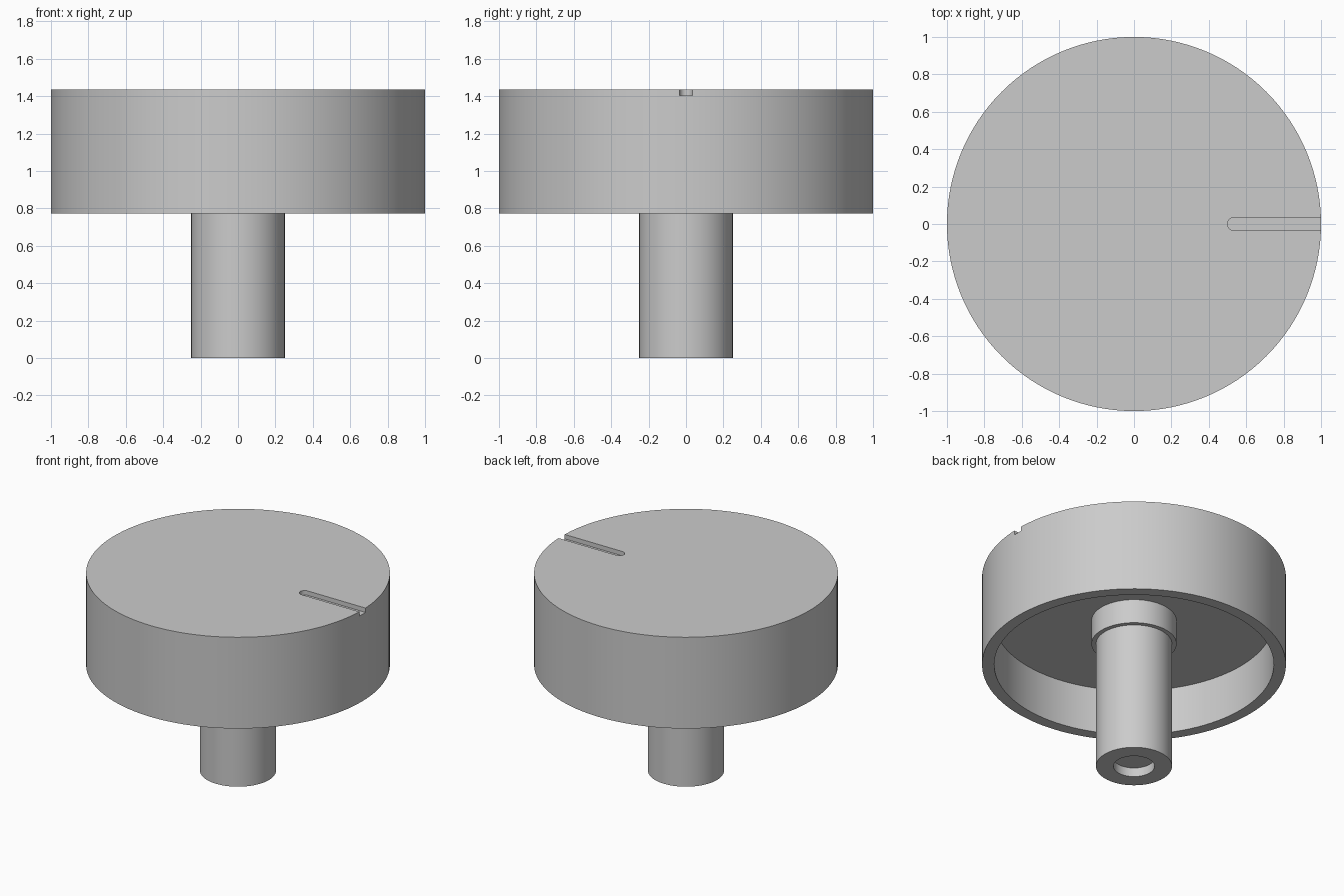
import bpy, bmesh, math

if "Cube" in bpy.data.objects:
    bpy.data.objects.remove(bpy.data.objects["Cube"])

SEG = 128
grey = bpy.data.materials.new("plain_grey")
grey.diffuse_color = (0.6, 0.6, 0.6, 1)
grey.use_nodes = True
grey.node_tree.nodes["Principled BSDF"].inputs["Base Color"].default_value = grey.diffuse_color


def finish(name, bm):
    bmesh.ops.recalc_face_normals(bm, faces=bm.faces)
    me = bpy.data.meshes.new(name)
    bm.to_mesh(me)
    bm.free()
    me.materials.append(grey)
    ob = bpy.data.objects.new(name, me)
    bpy.context.collection.objects.link(ob)
    return ob


def lathe(name, profile):
    """Turn (radius, z) points around z and cap both ends."""
    bm = bmesh.new()
    angles = [2 * math.pi * i / SEG for i in range(SEG)]
    rings = [[bm.verts.new((r * math.cos(a), r * math.sin(a), z)) for a in angles]
             for r, z in profile]
    for lo, hi in zip(rings, rings[1:]):
        for i in range(SEG):
            j = (i + 1) % SEG
            bm.faces.new((lo[i], lo[j], hi[j], hi[i]))
    bm.faces.new(rings[0])
    bm.faces.new(rings[-1])
    return finish(name, bm)


# Knob body: socket in the stem, stem, collar, hollow underside, outer wall, top
knob = lathe("knob_body", [
    (0.135, 0.065), (0.135, 0.0), (0.25, 0.0), (0.25, 0.93), (0.28, 0.93),
    (0.28, 1.105), (0.92, 1.105), (0.92, 0.772), (1.0, 0.772), (1.0, 1.435)])

# Pointer groove cutter: a round-ended slot running out through the rim
R, X0 = 0.035, 0.5
outline = [(1.2, R)]
for i in range(17):
    a = math.pi / 2 + math.pi * i / 16
    outline.append((X0 + R + R * math.cos(a), R * math.sin(a)))
outline.append((1.2, -R))
bm = bmesh.new()
base = bm.faces.new([bm.verts.new((x, y, 1.403)) for x, y in outline])
ext = bmesh.ops.extrude_face_region(bm, geom=[base], use_keep_orig=True)
bmesh.ops.translate(bm, vec=(0, 0, 0.2),
                    verts=[g for g in ext["geom"] if isinstance(g, bmesh.types.BMVert)])
cutter = finish("groove_cutter", bm)

# Cut the groove, then drop the cutter
mod = knob.modifiers.new("groove", "BOOLEAN")
mod.operation = "DIFFERENCE"
mod.solver = "EXACT"
mod.object = cutter
bpy.context.view_layer.objects.active = knob
knob.select_set(True)
bpy.ops.object.modifier_apply(modifier=mod.name)
bpy.data.objects.remove(cutter)

# Smooth round walls, sharp rims
bpy.ops.object.shade_smooth_by_angle(angle=math.radians(30))
